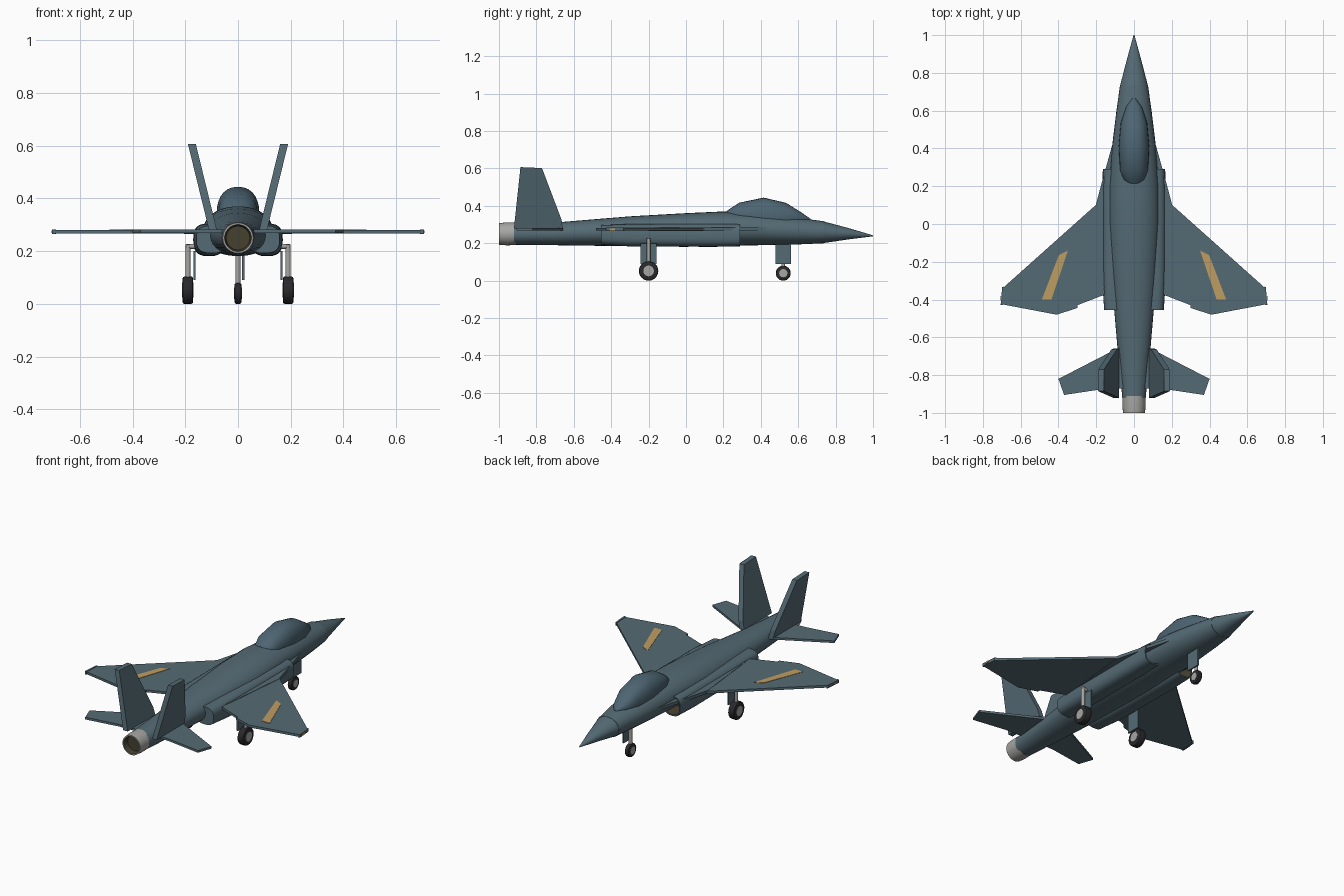
import bpy, bmesh, math
from mathutils import Matrix, Vector

cube = bpy.data.objects.get("Cube")
if cube:
    bpy.data.objects.remove(cube, do_unlink=True)


def material(name, rgb):
    m = bpy.data.materials.new(name)
    m.use_nodes = True
    m.diffuse_color = (*rgb, 1)
    bsdf = next(n for n in m.node_tree.nodes if n.type == 'BSDF_PRINCIPLED')
    bsdf.inputs["Base Color"].default_value = (*rgb, 1)
    return m


BODY = material("blue_grey_paint", (0.09, 0.145, 0.175))
GLASS = material("canopy_glass", (0.075, 0.13, 0.17))
METAL = material("light_metal", (0.38, 0.38, 0.37))
OLIVE = material("dark_olive_lining", (0.06, 0.052, 0.03))
TYRE = material("black_rubber", (0.022, 0.022, 0.026))
TAN = material("tan_marking", (0.52, 0.34, 0.12))


def finish(bm, name, mats, smooth=True):
    bmesh.ops.recalc_face_normals(bm, faces=bm.faces)
    mesh = bpy.data.meshes.new(name)
    bm.to_mesh(mesh)
    bm.free()
    ob = bpy.data.objects.new(name, mesh)
    bpy.context.collection.objects.link(ob)
    for m in mats:
        mesh.materials.append(m)
    if smooth:
        bpy.ops.object.select_all(action='DESELECT')
        ob.select_set(True)
        bpy.context.view_layer.objects.active = ob
        bpy.ops.object.shade_smooth_by_angle(angle=math.radians(35))
    return ob


def loft(name, stations, mats, power=2.0, segs=28, lining=0):
    """Skin rounded sections (y, x, z, half width, half height) along y.
    The first cap and the first 'lining' bands take the second material."""
    bm = bmesh.new()
    rings = []
    for y, cx, cz, rx, rz in stations:
        ring = []
        for i in range(segs):
            a = math.tau * i / segs
            c, s = math.cos(a), math.sin(a)
            ring.append(bm.verts.new((
                cx + rx * math.copysign(abs(c) ** (2 / power), c), y,
                cz + rz * math.copysign(abs(s) ** (2 / power), s))))
        rings.append(ring)
    for b, (r0, r1) in enumerate(zip(rings, rings[1:])):
        for i in range(segs):
            j = (i + 1) % segs
            f = bm.faces.new((r0[i], r0[j], r1[j], r1[i]))
            f.material_index = int(b < lining)
    bm.faces.new(rings[0]).material_index = int(lining > 0)
    bm.faces.new(rings[-1])
    return finish(bm, name, mats)


def prism(name, points, offset, mat):
    """Polygon thickened evenly to both sides along offset."""
    bm = bmesh.new()
    half = Vector(offset) / 2
    low = [bm.verts.new(Vector(p) - half) for p in points]
    high = [bm.verts.new(Vector(p) + half) for p in points]
    bm.faces.new(low)
    bm.faces.new(high)
    for i in range(len(points)):
        j = (i + 1) % len(points)
        bm.faces.new((low[i], low[j], high[j], high[i]))
    return finish(bm, name, [mat], smooth=False)


def flat(name, side, outline, z, t, mat=BODY):
    return prism(name, [(side * x, y, z) for x, y in outline], (0, 0, t), mat)


def cylinder(name, centre, r, length, axis, mat, bevel=0.0):
    bm = bmesh.new()
    bmesh.ops.create_cone(bm, cap_ends=True, segments=24, radius1=r, radius2=r, depth=length)
    if bevel:
        rims = [e for e in bm.edges if abs(e.verts[0].co.z - e.verts[1].co.z) < 1e-5]
        bmesh.ops.bevel(bm, geom=rims, offset=bevel, segments=2, affect='EDGES', profile=0.5)
    turn = Matrix.Rotation(math.pi / 2, 4, 'Y') if axis == 'X' else Matrix()
    bm.transform(Matrix.Translation(centre) @ turn)
    return finish(bm, name, [mat])


# Fuselage, nose cone, canopy and exhaust
loft("fuselage", [
    (-0.92, 0, 0.25, 0.062, 0.058), (-0.65, 0, 0.252, 0.088, 0.063),
    (-0.3, 0, 0.264, 0.118, 0.08), (0.0, 0, 0.271, 0.135, 0.09),
    (0.2, 0, 0.278, 0.132, 0.092), (0.42, 0, 0.273, 0.115, 0.083),
    (0.6, 0, 0.265, 0.093, 0.071), (0.735, 0, 0.259, 0.074, 0.059)],
    [BODY], power=2.1)
loft("nose_cone", [
    (0.735, 0, 0.259, 0.073, 0.058), (0.87, 0, 0.251, 0.038, 0.03),
    (0.998, 0, 0.24, 0.003, 0.003), (1.0, 0, 0.24, 0.001, 0.001)], [BODY])
loft("canopy", [
    (0.665, 0, 0.325, 0.008, 0.006), (0.62, 0, 0.33, 0.042, 0.033),
    (0.535, 0, 0.338, 0.07, 0.078), (0.415, 0, 0.34, 0.081, 0.104),
    (0.285, 0, 0.345, 0.074, 0.072), (0.235, 0, 0.345, 0.056, 0.04),
    (0.215, 0, 0.345, 0.035, 0.025)], [GLASS], power=2.3)
loft("exhaust_nozzle", [
    (-0.97, 0, 0.25, 0.045, 0.045), (-1.0, 0, 0.25, 0.051, 0.051),
    (-1.0, 0, 0.25, 0.058, 0.058), (-0.96, 0, 0.25, 0.062, 0.061),
    (-0.91, 0, 0.25, 0.062, 0.06)], [METAL, OLIVE], lining=1)

for side, label in ((1, "left"), (-1, "right")):
    # Air intake ducts with recessed mouths
    loft(label + "_intake", [
        (0.2, side * 0.11, 0.243, 0.04, 0.045), (0.29, side * 0.11, 0.243, 0.048, 0.052),
        (0.29, side * 0.11, 0.243, 0.055, 0.059), (0.15, side * 0.11, 0.243, 0.06, 0.062),
        (-0.3, side * 0.108, 0.243, 0.06, 0.06), (-0.455, side * 0.1, 0.245, 0.058, 0.052)],
        [BODY, OLIVE], power=2.8, lining=1)

    # Wings with root extensions, markings and tip lights
    flat(label + "_root_extension", side, [
        (0.08, 0.44), (0.112, 0.43), (0.165, 0.24), (0.205, 0.09),
        (0.165, -0.3), (0.15, -0.38), (0.08, -0.38)], 0.274, 0.018)
    flat(label + "_wing", side, [
        (0.08, 0.1), (0.203, 0.1), (0.69, -0.335), (0.7, -0.425), (0.41, -0.48),
        (0.3, -0.445), (0.3, -0.43), (0.15, -0.372), (0.08, -0.37)], 0.274, 0.014)
    flat(label + "_wing_stripe", side, [
        (0.35, -0.14), (0.398, -0.165), (0.488, -0.4), (0.437, -0.4)][::-1],
        0.2815, 0.003, TAN)
    flat(label + "_wingtip_rail", side, [
        (0.69, -0.33), (0.698, -0.335), (0.706, -0.428), (0.694, -0.428)], 0.274, 0.018)
    flat(label + "_wingtip_light", side, [
        (0.7, -0.38), (0.708, -0.38), (0.708, -0.405), (0.7, -0.405)], 0.274, 0.01, TAN)

    # Tailplanes and canted fins
    flat(label + "_tailplane", side, [
        (0.04, -0.65), (0.09, -0.66), (0.4, -0.82), (0.37, -0.905),
        (0.17, -0.875), (0.04, -0.87)], 0.275, 0.013)
    prism(label + "_fin", [
        (side * (0.095 + 0.245 * (z - 0.28)), y, z) for y, z in (
            (-0.92, 0.28), (-0.885, 0.607), (-0.77, 0.602), (-0.665, 0.325), (-0.66, 0.28))],
        (0.03, 0, 0), BODY)


# Landing gear legs, wheels and doors
def gear(label, x, y, r, width, door_x, top):
    cylinder(label + "_strut", (x, y, (r + top) / 2), 0.01, top - r, 'Z', METAL)
    cylinder(label + "_tyre", (x, y, r), r, width, 'X', TYRE, bevel=0.007)
    cylinder(label + "_hub", (x, y, r), r * 0.55, width + 0.004, 'X', METAL)
    prism(label + "_door", [
        (door_x, y - 0.042, 0.09), (door_x, y + 0.042, 0.09),
        (door_x, y + 0.042, 0.2), (door_x, y - 0.042, 0.2)], (0.008, 0, 0), BODY)


gear("nose_gear", 0, 0.52, 0.04, 0.026, 0.02, 0.22)
gear("left_main_gear", 0.19, -0.2, 0.052, 0.04, 0.165, 0.225)
gear("right_main_gear", -0.19, -0.2, 0.052, 0.04, -0.165, 0.225)

# Upper leg mounts joining the main legs to the ducts
for side, label in ((1, "left"), (-1, "right")):
    cylinder(label + "_gear_pivot", (side * 0.17, -0.2, 0.218), 0.009, 0.055, 'X', METAL)
